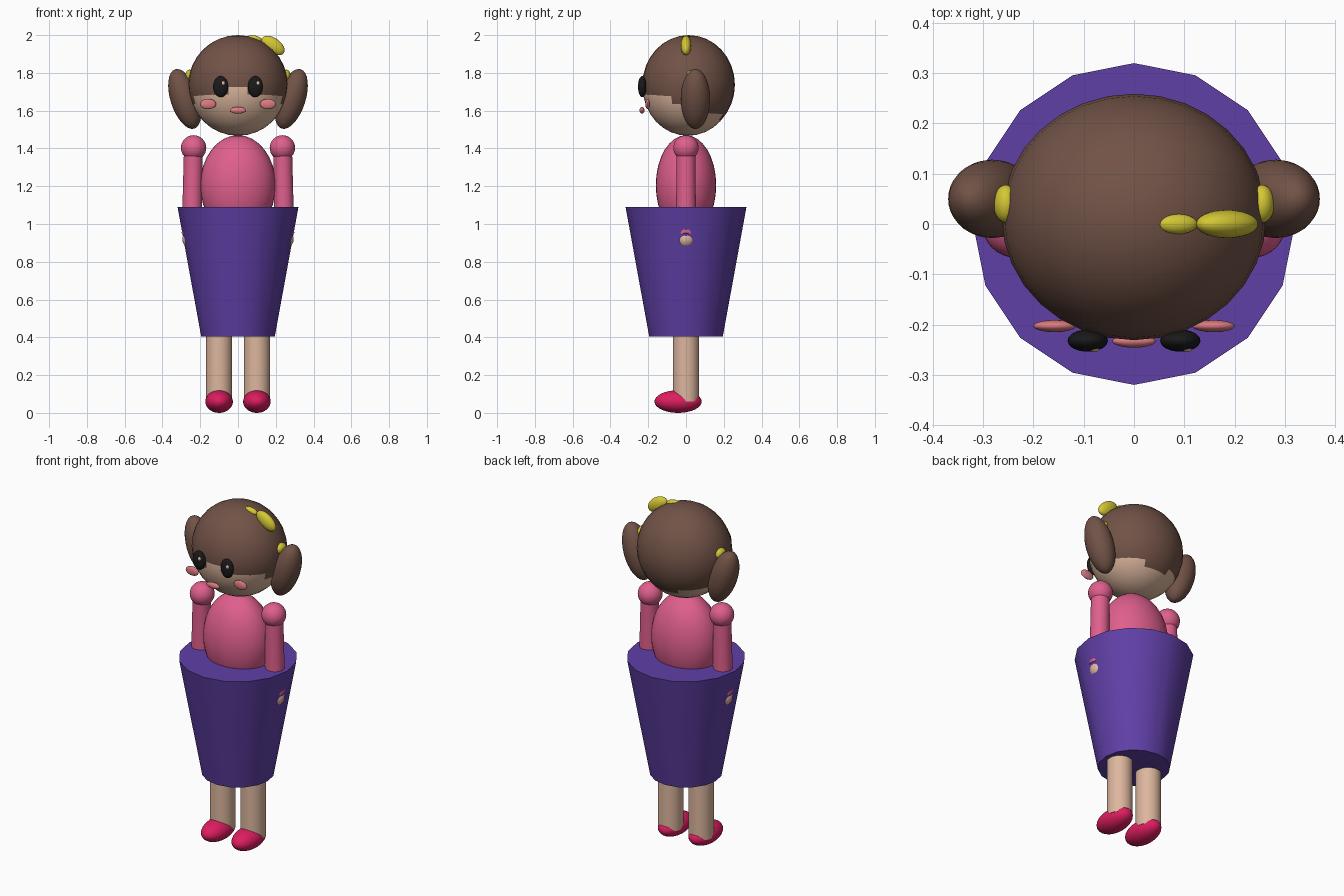
import bpy
from math import radians
from mathutils import Vector

cube = bpy.data.objects.get("Cube")
if cube:
    bpy.data.objects.remove(cube, do_unlink=True)


def material(name, r, g, b):
    m = bpy.data.materials.new(name)
    m.use_nodes = True
    m.diffuse_color = (r, g, b, 1)
    bsdf = next(n for n in m.node_tree.nodes if n.type == 'BSDF_PRINCIPLED')
    bsdf.inputs["Base Color"].default_value = (r, g, b, 1)
    bsdf.inputs["Roughness"].default_value = 0.7
    return m


SKIN = material("skin", .72, .47, .34)
BROWN = material("brown_hair", .165, .085, .062)
PURPLE = material("purple_skirt", .115, .05, .38)
PINK = material("pink_top", .74, .115, .265)
RED = material("crimson_shoe", .72, .012, .115)
YELLOW = material("yellow_ribbon", .66, .57, .035)
BLACK = material("black_eye", .01, .01, .011)
BLUSH = material("rose_blush", .72, .2, .22)


def finish(name, mat):
    ob = bpy.context.object
    ob.name = name
    ob.data.materials.append(mat)
    bpy.ops.object.transform_apply(location=False, rotation=True, scale=True)
    bpy.ops.object.shade_smooth_by_angle(angle=radians(35))
    return ob


def ball(name, mat, centre, radii, tilt=0):
    """Ellipsoid, tilted about the y axis."""
    bpy.ops.mesh.primitive_uv_sphere_add(segments=32, ring_count=16, radius=1,
                                         location=centre,
                                         rotation=(0, radians(tilt), 0))
    bpy.context.object.scale = radii
    return finish(name, mat)


def tube(name, mat, low, high, r_low, r_high, sides):
    """Closed cylinder or cone between two points."""
    low, high = Vector(low), Vector(high)
    axis = high - low
    bpy.ops.mesh.primitive_cone_add(vertices=sides, radius1=r_low, radius2=r_high,
                                    depth=axis.length, location=(low + high) / 2,
                                    rotation=axis.to_track_quat('Z', 'Y').to_euler())
    return finish(name, mat)


# Head: the hair shell overlaps the face along a tilted hairline
ball("hair", BROWN, (0, .014, 1.737), (.263, .245, .263))
ball("face", SKIN, (0, .0105, 1.7256), (.2585, .2405, .2585))
ball("mouth", BLUSH, (0, -.233, 1.602), (.043, .013, .018))

# Ribbon on top of the head
ball("ribbon_large", YELLOW, (.185, 0, 1.945), (.07, .028, .04), 35)
ball("ribbon_small", YELLOW, (.087, 0, 1.98), (.04, .02, .018), 12)

# Body
ball("torso", PINK, (0, 0, 1.205), (.2, .16, .265))
tube("skirt", PURPLE, (0, 0, .405), (0, 0, 1.09), .195, .32, 16)

# Paired parts
for side, s in (("left", 1), ("right", -1)):
    ball(side + "_eye", BLACK, (s * .092, -.232, 1.727), (.04, .022, .056))
    ball(side + "_eye_glint", SKIN, (s * .092 + .013, -.247, 1.745), (.01, .008, .012))
    ball(side + "_cheek", BLUSH, (s * .158, -.203, 1.635), (.042, .012, .027))
    ball(side + "_pigtail", BROWN, (s * .282, .05, 1.662), (.075, .078, .165), s * 18)
    ball(side + "_hair_tie", YELLOW, (s * .255, .04, 1.787), (.024, .038, .03))
    ball(side + "_shoulder", PINK, (s * .235, 0, 1.403), (.067, .067, .067))
    tube(side + "_arm", PINK, (s * .245, 0, .95), (s * .236, 0, 1.4), .053, .05, 32)
    ball(side + "_hand", SKIN, (s * .245, 0, .92), (.05, .05, .05))
    tube(side + "_leg", SKIN, (s * .1, 0, .06), (s * .1, 0, .5), .069, .069, 32)
    ball(side + "_shoe", RED, (s * .1, -.042, .06), (.073, .125, .06))
